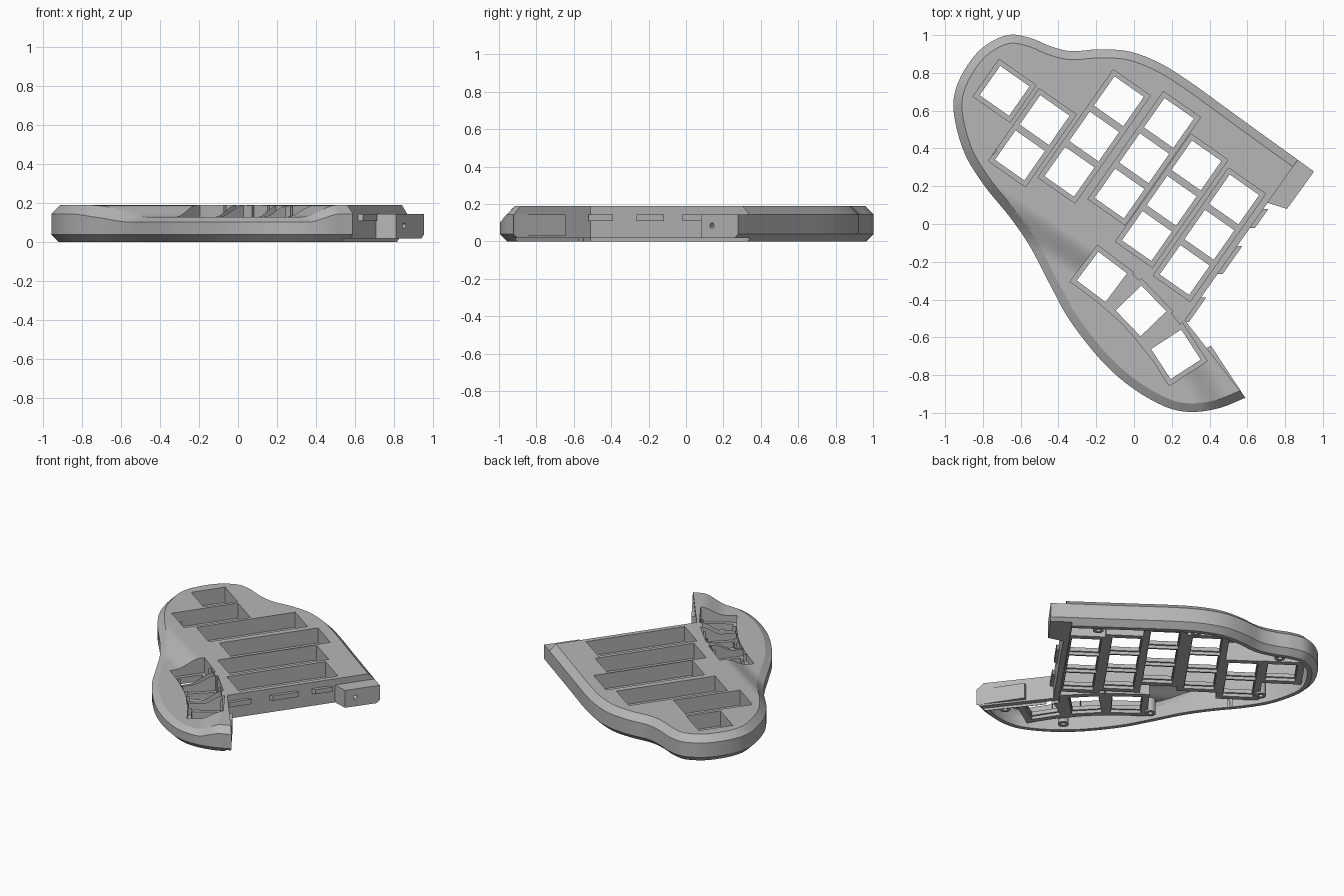
import bpy, bmesh, math
from mathutils import Vector

if "Cube" in bpy.data.objects:
    bpy.data.objects.remove(bpy.data.objects["Cube"])

grey = bpy.data.materials.new("light grey plastic")
grey.use_nodes = True
grey.diffuse_color = (0.47, 0.47, 0.47, 1)
grey.node_tree.nodes["Principled BSDF"].inputs["Base Color"].default_value = grey.diffuse_color


def finish_mesh(name, bm):
    bmesh.ops.recalc_face_normals(bm, faces=bm.faces)
    mesh = bpy.data.meshes.new(name)
    bm.to_mesh(mesh)
    bm.free()
    mesh.materials.append(grey)
    obj = bpy.data.objects.new(name, mesh)
    bpy.context.collection.objects.link(obj)
    return obj


def prisms(name, items):
    """Upright prisms, each given as (outline, bottom, top)."""
    bm = bmesh.new()
    for outline, low, high in items:
        rings = [[bm.verts.new((x, y, z)) for x, y in outline] for z in (low, high)]
        bridge(bm, rings)
    return finish_mesh(name, bm)


def bridge(bm, rings):
    n = len(rings[0])
    for a, b in zip(rings, rings[1:]):
        for i in range(n):
            j = (i + 1) % n
            bm.faces.new((a[i], a[j], b[j], b[i]))
    return bm.faces.new(rings[0]), bm.faces.new(rings[-1])


def rect(x, y, angle, w, d):
    c, s = math.cos(math.radians(angle)), math.sin(math.radians(angle))
    return [(x + c * u * w / 2 - s * v * d / 2, y + s * u * w / 2 + c * v * d / 2)
            for u, v in ((-1, -1), (1, -1), (1, 1), (-1, 1))]


def cut(target, cutter):
    mod = target.modifiers.new("cut", 'BOOLEAN')
    mod.object, mod.operation, mod.solver, mod.use_self = cutter, 'DIFFERENCE', 'EXACT', True
    bpy.context.view_layer.objects.active = target
    bpy.ops.object.modifier_apply(modifier=mod.name)
    bpy.data.objects.remove(cutter)


# Smooth closed outline, clockwise, running past the joint side
control = [Vector(p) for p in (
    (-.67, 1), (-.55, .985), (-.44, .94), (-.33, .915), (-.18, .925), (-.02, .912),
    (.14, .85), (.3, .75), (.5, .605), (.7, .46), (.95, .28), (1.25, .06), (1.1, -.75),
    (.75, -.86), (.59, -.92), (.45, -.975), (.3, -.995), (.16, -.965), (-.02, -.86),
    (-.18, -.715), (-.34, -.51), (-.44, -.33), (-.55, -.12), (-.66, .04), (-.79, .2),
    (-.895, .37), (-.95, .56), (-.95, .69), (-.895, .82), (-.8, .935))]
path = []
for i in range(len(control)):
    a, b, c, d = (control[(i + k) % len(control)] for k in (-1, 0, 1, 2))
    for k in range(6):
        t = k / 6
        path.append(0.5 * (2 * b + (c - a) * t + (2 * a - 5 * b + 4 * c - d) * t ** 2
                           + (3 * b - a - 3 * c + d) * t ** 3))


def inset(amount):
    out = []
    for i, p in enumerate(path):
        t = (path[(i + 1) % len(path)] - path[i - 1]).normalized()
        out.append(p + amount * Vector((t.y, -t.x)))
    return out


# The rim sinks around the thumb keys, between two ramps
RAMPS = [(Vector((-.67, .07)), Vector((-.56, -.83))),
         (Vector((.44, -.97)), Vector((-.86, -.5)))]
HALF = 0.085


def dip(p):
    value = 1
    for origin, normal in RAMPS:
        t = ((p - origin).dot(normal) + HALF) / (2 * HALF)
        t = min(max(t, 0), 1)
        value *= t * t * (3 - 2 * t)
    return value


def body(name, profile):
    bm = bmesh.new()
    rings = [[bm.verts.new((p.x, p.y, z)) for p in inset(amount)] for amount, z in profile]
    caps = bridge(bm, rings)
    bmesh.ops.triangulate(bm, faces=list(caps))
    for origin, normal in RAMPS:
        for k in range(9):
            at = origin + normal * HALF * (k / 4 - 1)
            bmesh.ops.bisect_plane(bm, geom=bm.verts[:] + bm.edges[:] + bm.faces[:], dist=1e-5,
                                   plane_co=(at.x, at.y, 0), plane_no=(normal.x, normal.y, 0))
    for v in bm.verts:
        v.co.z -= 0.06 * dip(v.co.xy) * min(max((v.co.z - 0.04) / 0.15, 0), 1)
    return finish_mesh(name, bm)


# Joint side: full cut above the lap, stepped cut below it
BEYOND = [(.27, -.51), (.59, -.92), (.72, -1.1), (1.6, -1.1), (1.6, .5)]


def joint_region(shift, stepped):
    upper = [(1.11, .5), (.955, .28), (.81, .08), (.707, .112)] if stepped else [(.98, .5)]
    return [(x + shift, y) for x, y in BEYOND + upper]


# Keys: top key of each column and the number of keys below it
STEP, TILT = 0.228, -35
COLUMNS = [(-.685, .705, 1), (-.473, .55, 2), (-.08, .65, 3),
           (.185, .535, 3), (.33, .31, 3), (.53, .13, 3)]
THUMBS = [(-.17, -.28, -37), (.037, -.46, -46), (.222, -.69, -57)]
down = Vector((math.sin(math.radians(TILT)), -math.cos(math.radians(TILT)))) * STEP
keys = [(x + down.x * k, y + down.y * k, TILT) for x, y, n in COLUMNS for k in range(n)] + THUMBS


def key_area(margin, low, high):
    items = []
    for x, y, n in COLUMNS:
        mid = Vector((x, y)) + down * (n - 1) / 2
        items.append((rect(mid.x, mid.y, TILT, .19 + margin, .19 + margin + (n - 1) * STEP),
                      low, high))
    for x, y, a in THUMBS:
        items.append((rect(x, y, a, .19 + margin, .19 + margin), low, high))
    # Pieces joining neighbouring thumb keys
    for (x, y, a), (u, v, b) in zip(THUMBS, THUMBS[1:]):
        items.append((rect((x + u) / 2, (y + v) / 2, (a + b) / 2, .19, .18 + margin), low, high))
    return items


# Hollow inside, leaving solid material around the keys
hollow = body("hollow", [(.07, -.1), (.07, .12), (.085, .165)])
cut(hollow, prisms("key_blocks", key_area(.1, .03, .4)))
cut(hollow, prisms("joint_wall", [(joint_region(-.05, False), -.2, .4)]))

# Case shell
case = body("case_shell", [(.04, 0), (0, .04), (0, .145), (.045, .19)])
cut(case, hollow)
cut(case, prisms("joint_upper", [(joint_region(0, False), .145, .4)]))
cut(case, prisms("joint_lower", [(joint_region(0, True), -.2, .145)]))
cut(case, prisms("joint_relief", [(joint_region(-.045, False), -.2, .018)]))
cut(case, prisms("key_wells", key_area(.05, .08, .4)))
cut(case, prisms("switch_holes", [(rect(x, y, a, .19, .19), -.2, .3) for x, y, a in keys]))
cut(case, prisms("switch_recesses", [(rect(x, y, a, .2, .215), -.2, .052) for x, y, a in keys]))


# Screw holes in the joint faces
def rod(name, centre, direction, radius, length):
    bm = bmesh.new()
    turn = Vector(direction).to_track_quat('Z', 'Y').to_matrix().to_4x4()
    bmesh.ops.create_cone(bm, cap_ends=True, segments=20, radius1=radius, radius2=radius,
                          depth=length, matrix=turn)
    bmesh.ops.translate(bm, verts=bm.verts, vec=centre)
    return finish_mesh(name, bm)


cut(case, rod("screw_hole", (.85, .14, .085), (.82, -.57, 0), .014, .1))
cut(case, rod("screw_hole", (.485, -.78, .085), (.8, .6, 0), .014, .06))


# Lap tabs along the joint
def tab(y0, y1):
    x0, x1 = (.27 + (y + .51) * .703 for y in (y0, y1))
    return [(x0 - .02, y0), (x0 + .027, y0), (x1 + .027, y1), (x1 - .02, y1)]


parts = [case, prisms("joint_tabs", [
    (tab(-.52, -.39), .11, .145), (tab(-.265, -.117), .11, .145), (tab(-.02, .08), .11, .144),
    ([(.375, -.66), (.408, -.645), (.59, -.922), (.565, -.905)], .03, .144)])]

# Screw posts under the case
for x, y in ((.42, -.83), (.0, -.73), (-.35, -.25), (-.76, .4), (-.54, .86), (.1, .76), (.62, .37)):
    post = rod("screw_post", (x, y, .068), (0, 0, 1), .036, .1)
    cut(post, rod("post_bore", (x, y, .02), (0, 0, 1), .016, .1))
    parts.append(post)

# Smooth curves with crisp edges
for obj in parts:
    bpy.ops.object.select_all(action='DESELECT')
    obj.select_set(True)
    bpy.context.view_layer.objects.active = obj
    bpy.ops.object.shade_smooth_by_angle(angle=math.radians(28))
    obj.modifiers.new("even shading", 'WEIGHTED_NORMAL').keep_sharp = True
